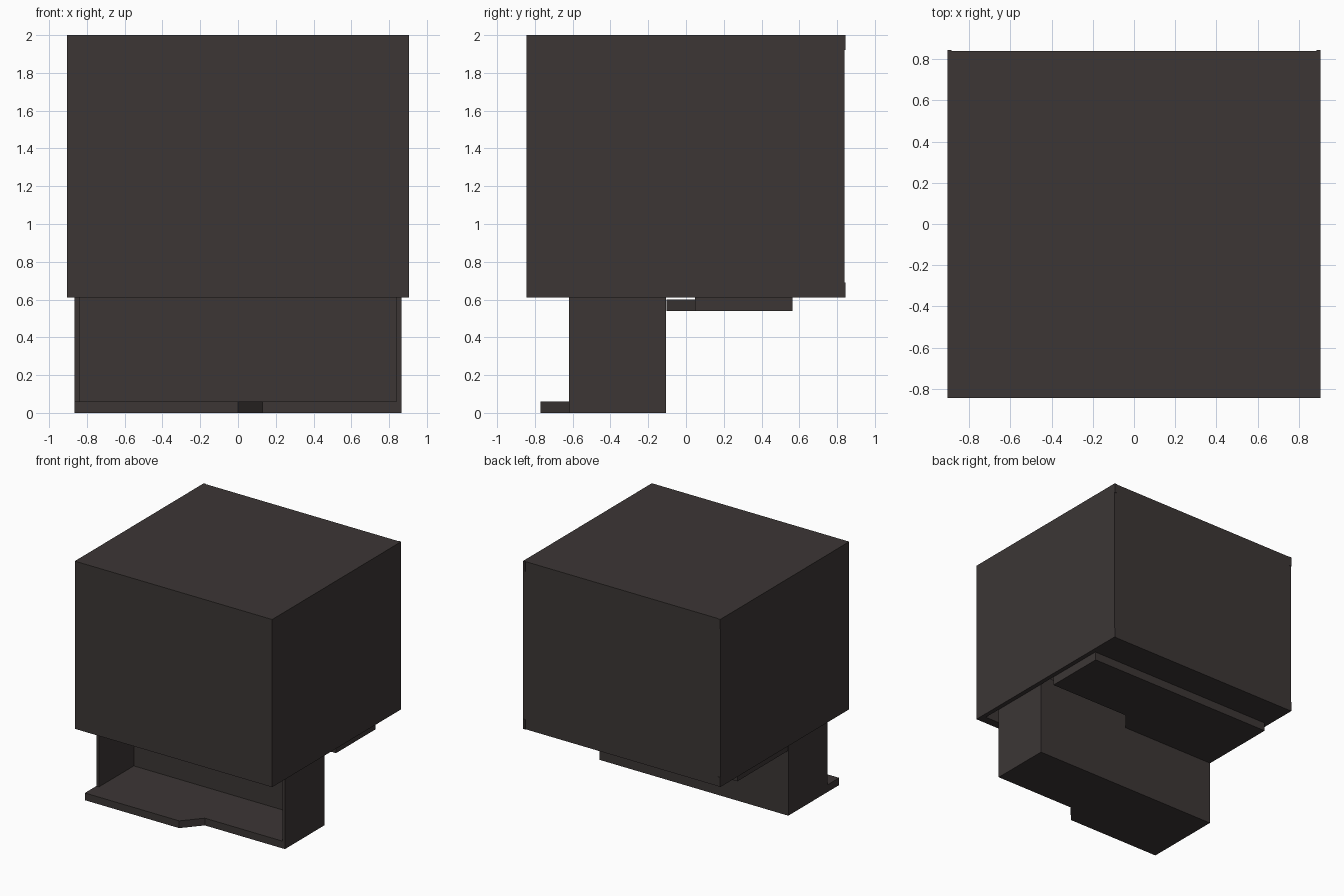
import bpy, bmesh

if "Cube" in bpy.data.objects:
    bpy.data.objects.remove(bpy.data.objects["Cube"])

# single dark metal colour
mat = bpy.data.materials.new("dark_brown_metal")
mat.diffuse_color = (0.045, 0.037, 0.036, 1)
mat.use_nodes = True
mat.node_tree.nodes["Principled BSDF"].inputs["Base Color"].default_value = mat.diffuse_color


def finish(bm, name):
    bmesh.ops.recalc_face_normals(bm, faces=bm.faces)
    me = bpy.data.meshes.new(name)
    bm.to_mesh(me)
    bm.free()
    me.materials.append(mat)
    ob = bpy.data.objects.new(name, me)
    bpy.context.collection.objects.link(ob)
    return ob


def fit(verts, lo, hi):
    """Scale a unit cube's vertices to the given bounds."""
    for v in verts:
        for i in range(3):
            v.co[i] = hi[i] if v.co[i] > 0 else lo[i]


def box(name, lo, hi):
    bm = bmesh.new()
    fit(bmesh.ops.create_cube(bm, size=1)["verts"], lo, hi)
    return finish(bm, name)


def prism(name, outline, z0, z1):
    """Extrude a flat outline upwards from z0 to z1."""
    bm = bmesh.new()
    face = bm.faces.new([bm.verts.new((x, y, z0)) for x, y in outline])
    new = bmesh.ops.extrude_face_region(bm, geom=[face])["geom"]
    for v in new:
        if isinstance(v, bmesh.types.BMVert):
            v.co.z = z1
    return finish(bm, name)


# casing: block with a rectangular cavity open at the bottom
bm = bmesh.new()
fit(bmesh.ops.create_cube(bm, size=1)["verts"], (-.905, -.845, .61), (.905, .84, 2))
bm.normal_update()
bottom = min(bm.faces, key=lambda f: f.calc_center_median().z)
bmesh.ops.inset_individual(bm, faces=[bottom], thickness=.03)
for v in bottom.verts:
    v.co.x = .868 if v.co.x > 0 else -.868
    v.co.y = .563 if v.co.y > 0 else -.773
cavity = bmesh.ops.extrude_discrete_faces(bm, faces=[bottom])["faces"][0]
# join the cavity roof to the rim with walls
rim = [e for e in bm.edges if e.is_boundary]
bmesh.ops.bridge_loops(bm, edges=rim) if len(rim) == 8 else None
for v in cavity.verts:
    v.co.z = 1.9
finish(bm, "casing")

# small tabs on the back corners
for side in (-1, 1):
    xs = sorted((side * .885, side * .905))
    for z in (.61, 1.92):
        box("corner_tab", (xs[0], .835, z), (xs[1], .845, z + .08))


def tray(name, y, z, height):
    """Bin with a stepped floor, two sides and a back; y is its side-wall front."""
    back = y + .515
    prism(name + "_floor", [(-.865, y - .15), (0, y - .15), (.13, y), (.865, y),
                            (.865, back), (-.865, back)], z, z + .06)
    prism(name + "_walls", [(-.865, y), (-.84, y), (-.84, back - .06), (.84, back - .06),
                            (.84, y), (.865, y), (.865, back), (-.865, back)],
          z + .06, z + height)


# lowered front tray and nearly closed rear tray
tray("front_tray", -.62, 0, .7)
tray("rear_tray", .048, .54, .7)
